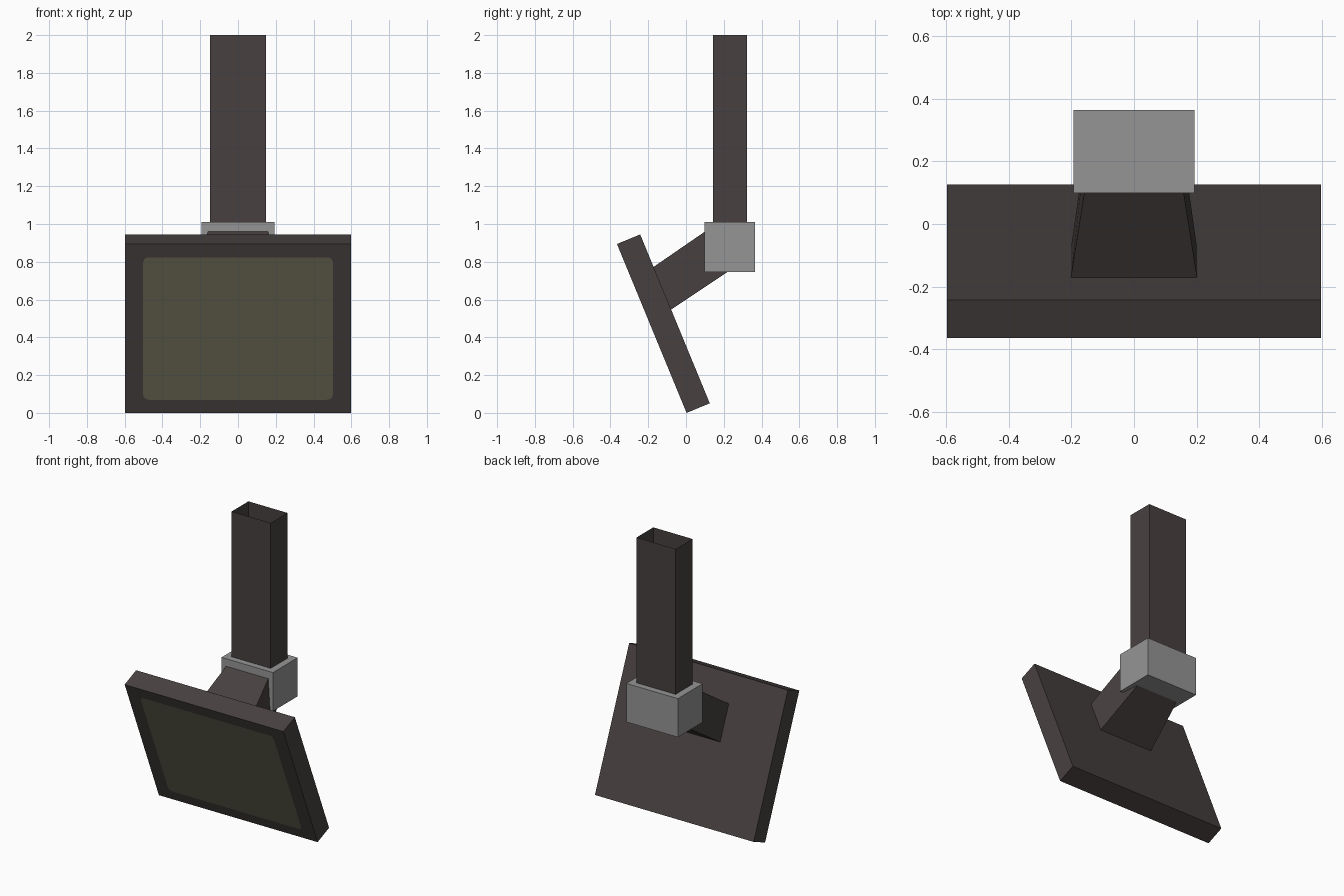
import bpy, bmesh, math
from mathutils import Matrix, Vector

if "Cube" in bpy.data.objects:
    bpy.data.objects.remove(bpy.data.objects["Cube"])


def material(name, rgb):
    m = bpy.data.materials.new(name)
    m.diffuse_color = (*rgb, 1)
    m.use_nodes = True
    m.node_tree.nodes["Principled BSDF"].inputs["Base Color"].default_value = m.diffuse_color
    return m


DARK = material("dark_brown", (0.064, 0.052, 0.051))
GREY = material("mid_grey", (0.300, 0.300, 0.300))
OLIVE = material("olive_glass", (0.138, 0.128, 0.082))


def add_object(name, bm, mat, matrix=Matrix()):
    bmesh.ops.recalc_face_normals(bm, faces=bm.faces)
    mesh = bpy.data.meshes.new(name)
    bm.to_mesh(mesh)
    bm.free()
    mesh.materials.append(mat)
    ob = bpy.data.objects.new(name, mesh)
    ob.matrix_world = matrix
    bpy.context.collection.objects.link(ob)
    return ob


def loft(name, bottom, top, mat, caps, matrix=Matrix()):
    """Join two four-cornered rings; caps = (close bottom, close top)."""
    bm = bmesh.new()
    a = [bm.verts.new(p) for p in bottom]
    b = [bm.verts.new(p) for p in top]
    for i in range(4):
        j = (i + 1) % 4
        bm.faces.new((a[i], a[j], b[j], b[i]))
    for ring, closed in zip((a, b), caps):
        if closed:
            bm.faces.new(ring)
    return add_object(name, bm, mat, matrix)


def rect(w, y0, y1, z):
    return [(-w, y0, z), (w, y0, z), (w, y1, z), (-w, y1, z)]


# Panel leaning forward about its bottom front edge
TILT = Matrix.Translation((0, 0.003, 0)) @ Matrix.Rotation(math.radians(22.4), 4, 'X')
HEIGHT, DEPTH = 0.967, 0.133
loft("display_panel", rect(0.598, 0, DEPTH, 0), rect(0.598, 0, DEPTH, HEIGHT),
     DARK, (True, True), TILT)

# Screen with rounded corners, a thin plate on the panel front
bm = bmesh.new()
W, Z0, Z1, R = 0.502, 0.076, 0.892, 0.03
corners = [(W - R, Z1 - R), (R - W, Z1 - R), (R - W, Z0 + R), (W - R, Z0 + R)]
ring = []
for k, (cx, cz) in enumerate(corners):
    for s in range(5):
        t = math.radians(90 * k + 22.5 * s)
        ring.append(bm.verts.new((cx + R * math.cos(t), -0.002, cz + R * math.sin(t))))
face = bm.faces.new(ring)
face.normal_update()
if face.normal.y > 0:
    face.normal_flip()
mesh = bpy.data.meshes.new("screen")
bm.to_mesh(mesh)
bm.free()
mesh.materials.append(OLIVE)
screen = bpy.data.objects.new("screen", mesh)
screen.matrix_world = TILT
bpy.context.collection.objects.link(screen)

# Tapered arm from the panel back into the bracket
lo, hi = TILT @ Vector((0, DEPTH, 0.537)), TILT @ Vector((0, DEPTH, 0.781))
w0, w1 = 0.202, 0.155
loft("support_arm",
     [(-w0, lo.y, lo.z), (w0, lo.y, lo.z), (w0, hi.y, hi.z), (-w0, hi.y, hi.z)],
     [(-w1, 0.25, 0.766), (w1, 0.25, 0.766), (w1, 0.125, 0.977), (-w1, 0.125, 0.977)],
     DARK, (False, True))

# Bracket block
loft("bracket_block", rect(0.194, 0.099, 0.365, 0.747), rect(0.194, 0.099, 0.365, 1.01),
     GREY, (True, True))

# Hanging pole: thin square tube, open at the ends
loft("hanging_pole", rect(0.147, 0.142, 0.322, 1.01), rect(0.147, 0.142, 0.322, 2.0),
     DARK, (False, False))
